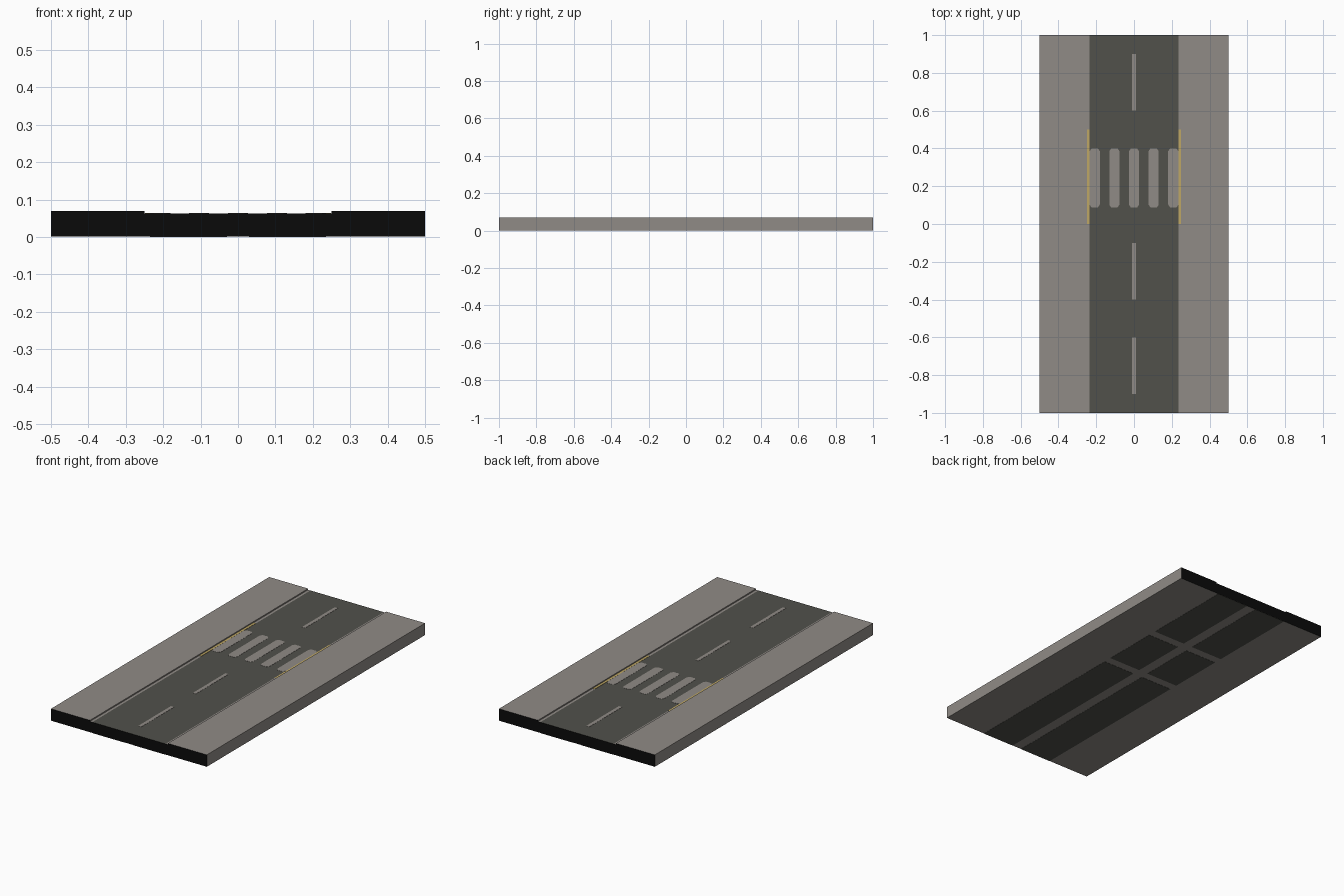
import bpy, bmesh

if "Cube" in bpy.data.objects:
    bpy.data.objects.remove(bpy.data.objects["Cube"])

def material(name, rgb):
    m = bpy.data.materials.new(name)
    m.diffuse_color = (*rgb, 1.0)
    m.use_nodes = True
    m.node_tree.nodes["Principled BSDF"].inputs["Base Color"].default_value = m.diffuse_color
    return m

GREY = material("pavement_grey", (0.28, 0.26, 0.24))
ROAD = material("asphalt", (0.083, 0.083, 0.071))
BLACK = material("cut_end_black", (0.003, 0.003, 0.003))
YELLOW = material("kerb_yellow", (0.52, 0.39, 0.13))

ROAD_Z = 0.063
ROAD_X = 0.235

def finish(bm, name, mats):
    bmesh.ops.recalc_face_normals(bm, faces=bm.faces)
    me = bpy.data.meshes.new(name)
    bm.to_mesh(me)
    bm.free()
    for m in mats:
        me.materials.append(m)
    ob = bpy.data.objects.new(name, me)
    bpy.context.collection.objects.link(ob)
    return ob

def plate(name, x0, x1, y0, y1, z0, z1, mat, cut=0.0, cut_y=0.0):
    """Thin plate, optionally with clipped corners."""
    if cut:
        pts = [(x0 + cut, y0), (x1 - cut, y0), (x1, y0 + cut_y), (x1, y1 - cut_y),
               (x1 - cut, y1), (x0 + cut, y1), (x0, y1 - cut_y), (x0, y0 + cut_y)]
    else:
        pts = [(x0, y0), (x1, y0), (x1, y1), (x0, y1)]
    bm = bmesh.new()
    face = bm.faces.new([bm.verts.new((x, y, z0)) for x, y in pts])
    ext = bmesh.ops.extrude_face_region(bm, geom=[face])
    up = [v for v in ext["geom"] if isinstance(v, bmesh.types.BMVert)]
    bmesh.ops.translate(bm, verts=up, vec=(0, 0, z1 - z0))
    return finish(bm, name, [mat])

# Street slab: cross-section with raised pavements, swept along y
half = [(0.5, 0.001), (0.5, 0.07), (0.25, 0.07), (0.25, ROAD_Z), (ROAD_X, ROAD_Z)]
profile = half + [(-x, z) for x, z in reversed(half)]
bm = bmesh.new()
a = [bm.verts.new((x, -1, z)) for x, z in profile]
b = [bm.verts.new((x, 1, z)) for x, z in profile]
n = len(profile)
for i in range(n):
    j = (i + 1) % n
    f = bm.faces.new((a[i], a[j], b[j], b[i]))
    # the wide face between the gutters is the asphalt
    c = f.calc_center_median()
    f.material_index = 1 if abs(c.x) < 0.01 and c.z > 0.03 else 0
for ring in (a, b):
    bm.faces.new(ring).material_index = 2
finish(bm, "street_slab", [GREY, ROAD, BLACK])

# Centre line dashes
for i, y in enumerate((-0.9, -0.4, 0.6)):
    plate(f"centre_dash_{i}", -0.01, 0.01, y, y + 0.3, ROAD_Z, ROAD_Z + 0.001, GREY)

# Crosswalk stripes with clipped corners
for i in range(5):
    x = (i - 2) * 0.104
    plate(f"crosswalk_stripe_{i}", x - 0.027, x + 0.027, 0.088, 0.4,
          ROAD_Z, ROAD_Z + 0.001, GREY, 0.01, 0.015)

# Yellow kerb strips and the dark panels on the underside
for s, side in ((-1, "left"), (1, "right")):
    x0, x1 = sorted((s * ROAD_X, s * 0.249))
    plate(f"yellow_kerb_{side}", x0, x1, 0.0, 0.5, ROAD_Z, ROAD_Z + 0.0015, YELLOW)
    x0, x1 = sorted((s * 0.03, s * ROAD_X))
    for i, (y0, y1) in enumerate(((-1, 0.03), (0.08, 0.41), (0.46, 1))):
        plate(f"underside_panel_{side}_{i}", x0, x1, y0, y1, 0.0, 0.001, ROAD)
